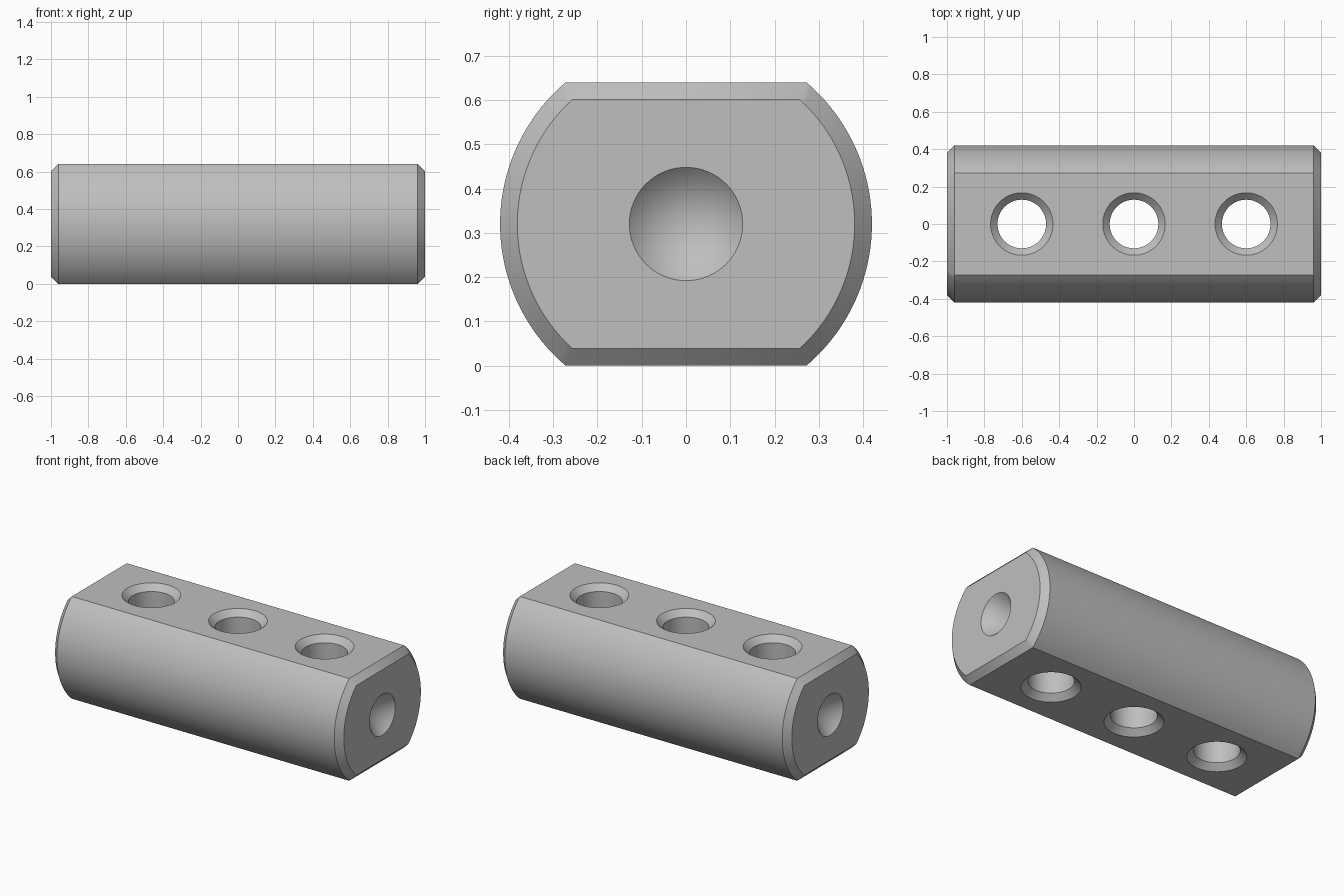
import bpy
import bmesh
from math import asin, cos, sin, pi, radians

cube = bpy.data.objects.get("Cube")
if cube:
    bpy.data.objects.remove(cube, do_unlink=True)

MID = 0.32            # height of the bar axis
RADIUS, FLAT = 0.42, 0.32
CHAMFER = 0.039

metal = bpy.data.materials.new("grey metal")
metal.use_nodes = True
grey = (0.52, 0.52, 0.52, 1)
metal.diffuse_color = grey
metal.node_tree.nodes["Principled BSDF"].inputs["Base Color"].default_value = grey


def section(radius, flat, steps=40):
    """Round outline with the top and bottom cut flat, as (y, z)."""
    a = asin(flat / radius)
    arc = [-a + 2 * a * i / steps for i in range(steps + 1)]
    right = [(radius * cos(t), radius * sin(t)) for t in arc]
    return right + [(-y, -z) for y, z in right]


def loft(name, rings):
    """Skin matching rings of points and close both ends."""
    bm = bmesh.new()
    loops = [[bm.verts.new(p) for p in ring] for ring in rings]
    n = len(loops[0])
    for a, b in zip(loops, loops[1:]):
        for i in range(n):
            j = (i + 1) % n
            bm.faces.new((a[i], a[j], b[j], b[i]))
    bm.faces.new(loops[0])
    bm.faces.new(loops[-1])
    bmesh.ops.recalc_face_normals(bm, faces=bm.faces)
    mesh = bpy.data.meshes.new(name)
    bm.to_mesh(mesh)
    bm.free()
    obj = bpy.data.objects.new(name, mesh)
    bpy.context.collection.objects.link(obj)
    mesh.materials.append(metal)
    return obj


def cut(obj, cutter):
    """Subtract a cutter and discard it."""
    mod = obj.modifiers.new("cut", 'BOOLEAN')
    mod.operation = 'DIFFERENCE'
    mod.solver = 'EXACT'
    mod.object = cutter
    cutter.hide_render = True
    bpy.ops.object.select_all(action='DESELECT')
    bpy.context.view_layer.objects.active = obj
    obj.select_set(True)
    bpy.ops.object.modifier_apply(modifier=mod.name)
    bpy.data.objects.remove(cutter, do_unlink=True)


# Bar with two flats and chamfered ends
stations = [(-1, CHAMFER), (-1 + CHAMFER, 0), (1 - CHAMFER, 0), (1, CHAMFER)]
bar = loft("cross_drilled_bar", [
    [(x, y, MID + z) for y, z in section(RADIUS - c, FLAT - c)]
    for x, c in stations])

# Three countersunk through holes
HOLE, SINK, OVER = 0.13, 0.167, 0.02
depth = SINK - HOLE
profile = [(SINK + OVER, -OVER), (HOLE, depth),
           (HOLE, 2 * FLAT - depth), (SINK + OVER, 2 * FLAT + OVER)]
for x in (-0.6, 0, 0.6):
    cut(bar, loft("hole_cutter", [
        [(x + r * cos(2 * pi * i / 64), r * sin(2 * pi * i / 64), z)
         for i in range(64)] for r, z in profile]))

# Conical centre marks in both ends
MARK = 0.128
for side in (-1, 1):
    bpy.ops.mesh.primitive_cone_add(
        vertices=64, radius1=MARK + OVER, radius2=0, depth=MARK + OVER,
        location=(side * (1 + OVER - (MARK + OVER) / 2), 0, MID),
        rotation=(0, -side * pi / 2, 0))
    cone = bpy.context.object
    cone.data.materials.append(metal)
    cut(bar, cone)

bpy.ops.object.shade_smooth_by_angle(angle=radians(30))
